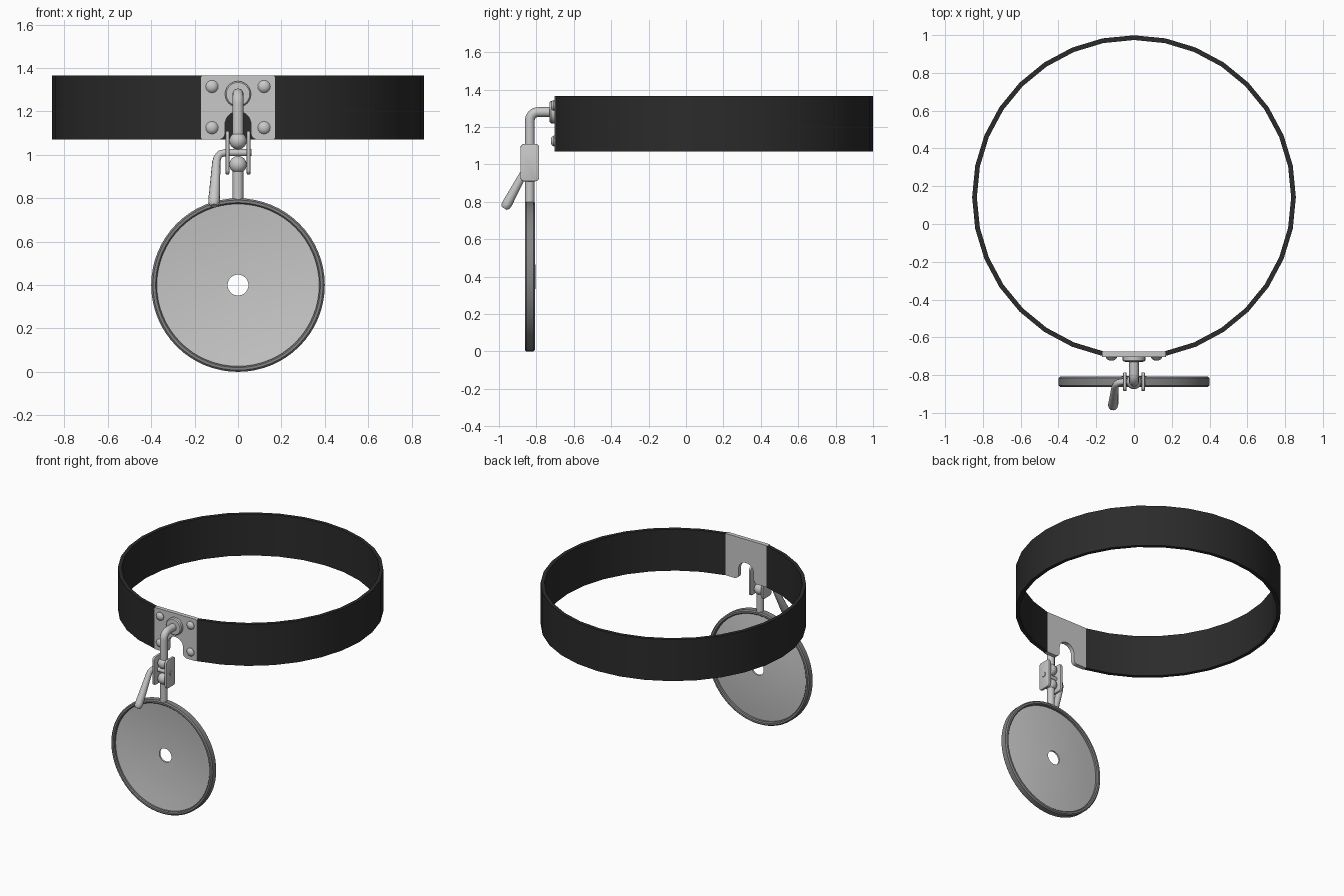
import bpy, bmesh, math
from mathutils import Vector, Matrix

if "Cube" in bpy.data.objects:
    bpy.data.objects.remove(bpy.data.objects["Cube"])

def material(name, v):
    m = bpy.data.materials.new(name)
    m.diffuse_color = (v, v, v, 1)
    m.use_nodes = True
    m.node_tree.nodes["Principled BSDF"].inputs["Base Color"].default_value = m.diffuse_color
    return m

BLACK = material("black strap", 0.024)
STEEL = material("bright steel", 0.58)
DARK = material("rim grey", 0.23)
AY = -0.835                      # y of the hanging arm

def finish(ob, mat, angle=35):
    ob.data.materials.clear()
    ob.data.materials.append(mat)
    bpy.ops.object.select_all(action='DESELECT')
    ob.select_set(True)
    bpy.context.view_layer.objects.active = ob
    bpy.ops.object.shade_smooth_by_angle(angle=math.radians(angle))
    return ob

def from_bm(name, bm, mat, angle=35):
    bmesh.ops.remove_doubles(bm, verts=bm.verts, dist=1e-5)
    bmesh.ops.recalc_face_normals(bm, faces=bm.faces)
    me = bpy.data.meshes.new(name)
    bm.to_mesh(me)
    bm.free()
    ob = bpy.data.objects.new(name, me)
    bpy.context.collection.objects.link(ob)
    return finish(ob, mat, angle)

# Revolve (radius, y) points around a y-parallel axis through (x, z)
def lathe(name, prof, x, z, mat, n=32, closed=False):
    bm = bmesh.new()
    rings = [[bm.verts.new((x + r * math.cos(2 * math.pi * i / n), y,
                            z + r * math.sin(2 * math.pi * i / n))) for i in range(n)]
             for r, y in prof]
    pairs = list(zip(rings, rings[1:] + rings[:1])) if closed else list(zip(rings, rings[1:]))
    for a, b in pairs:
        for i in range(n):
            j = (i + 1) % n
            bm.faces.new((a[i], a[j], b[j], b[i]))
    return from_bm(name, bm, mat)

# Round rod through points, with optional radius factor per point
def rod(name, pts, radius, mat, factors=None):
    cu = bpy.data.curves.new(name, 'CURVE')
    cu.dimensions = '3D'
    cu.bevel_depth = radius
    cu.bevel_resolution = 4
    cu.use_fill_caps = True
    sp = cu.splines.new('POLY')
    sp.points.add(len(pts) - 1)
    for i, p in enumerate(pts):
        sp.points[i].co = (*p, 1)
        sp.points[i].radius = factors[i] if factors else 1
    ob = bpy.data.objects.new(name, cu)
    bpy.context.collection.objects.link(ob)
    bpy.ops.object.select_all(action='DESELECT')
    ob.select_set(True)
    bpy.context.view_layer.objects.active = ob
    bpy.ops.object.convert(target='MESH')
    return finish(bpy.context.object, mat, 50)

def ball(name, loc, r, mat=STEEL):
    bm = bmesh.new()
    bmesh.ops.create_uvsphere(bm, u_segments=20, v_segments=12, radius=r,
                              matrix=Matrix.Translation(loc))
    return from_bm(name, bm, mat)

# Extrude a flat outline along a vector
def slab(name, pts, vec, mat, bevel=0.0):
    bm = bmesh.new()
    f = bm.faces.new([bm.verts.new(p) for p in pts])
    ret = bmesh.ops.extrude_face_region(bm, geom=[f], use_keep_orig=True)
    bmesh.ops.translate(bm, vec=vec,
                        verts=[v for v in ret['geom'] if isinstance(v, bmesh.types.BMVert)])
    bmesh.ops.recalc_face_normals(bm, faces=bm.faces)
    if bevel:
        edges = [e for e in bm.edges if len(e.link_faces) == 2 and e.calc_face_angle() > 1.2]
        bmesh.ops.bevel(bm, geom=edges, offset=bevel, segments=2, affect='EDGES', profile=0.5)
    return from_bm(name, bm, mat)

def arc(cx, cz, r, a0, a1, n):
    return [(cx + r * math.cos(math.radians(a0 + (a1 - a0) * i / n)),
             cz + r * math.sin(math.radians(a0 + (a1 - a0) * i / n))) for i in range(n + 1)]

# Head strap: 32-sided band with the two front segments left open
bm = bmesh.new()
prev = None
for k in range(1, 32):
    a = math.radians(-90 + 11.25 * k)
    ring = [bm.verts.new((r * math.cos(a), 0.142 + r * math.sin(a), z))
            for r, z in ((0.857, 1.07), (0.857, 1.365), (0.832, 1.365), (0.832, 1.07))]
    if prev:
        for i in range(4):
            j = (i + 1) % 4
            bm.faces.new((prev[i], prev[j], ring[j], ring[i]))
    else:
        bm.faces.new(ring)
    prev = ring
bm.faces.new(prev)
from_bm("head_strap", bm, BLACK)

# Front plate with arched notch and flared notch corners
half = (arc(0, 1.14, 0.06, 90, 0, 8) + arc(0.09, 1.10, 0.03, 180, 270, 5)
        + arc(0.16, 1.08, 0.01, 270, 360, 3) + arc(0.16, 1.357, 0.01, 0, 90, 3))
outline = half + [(-x, z) for x, z in reversed(half[1:])]
slab("front_plate", [(x, -0.704, z) for x, z in outline], (0, 0.029, 0), STEEL)

# Rivets and the round boss that carries the arm
for sx in (-1, 1):
    for z in (1.125, 1.315):
        lathe("rivet", [(0.029, -0.70), (0.029, -0.708), (0.022, -0.717),
                        (0.012, -0.722), (0.0, -0.723)], sx * 0.12, z, STEEL, 16)
lathe("arm_boss", [(0.06, -0.70), (0.06, -0.722), (0.054, -0.729), (0.0, -0.731)],
      0, 1.28, STEEL, 24)

# Bent arm, lower stem and clamped balls
bend = arc(AY + 0.045, 1.235, 0.045, 90, 180, 8)
rod("bent_arm", [(0, -0.71, 1.28)] + [(0, y, z) for y, z in bend] + [(0, AY, 1.07)],
    0.026, STEEL)
ball("upper_ball", (0, AY, 1.065), 0.04)
ball("lower_ball", (0, AY, 0.955), 0.04)
rod("mirror_stem", [(0, AY, 0.955), (0, AY, 0.785)], 0.025, STEEL)

# Clamp cheeks, each side of the balls
rr = 0.02
cheek = (arc(AY + 0.03, 1.09, rr, 0, 90, 4) + arc(AY - 0.03, 1.09, rr, 90, 180, 4)
         + arc(AY - 0.03, 0.93, rr, 180, 270, 4) + arc(AY + 0.03, 0.93, rr, 270, 360, 4))
for sx in (-1, 1):
    slab("clamp_cheek", [(sx * 0.04, y, z) for y, z in cheek], (sx * 0.017, 0, 0),
         STEEL, 0.004)

# Clamp screw and its tapered lever handle
pts = [(0.062, AY, 1.01), (-0.06, AY, 1.01), (-0.082, AY - 0.004, 1.004),
       (-0.095, AY - 0.014, 0.988), (-0.10, AY - 0.026, 0.966),
       (-0.110, -0.955, 0.792), (-0.111, -0.965, 0.776), (-0.111, -0.972, 0.765)]
rod("clamp_lever", pts, 0.018, STEEL, [0.9, 0.9, 0.95, 1, 1.05, 1.5, 1.4, 0.85])

# Mirror rim: rounded ring
lathe("mirror_rim", [(0.374, -0.855), (0.38, -0.862), (0.392, -0.862), (0.40, -0.854),
                     (0.40, -0.816), (0.392, -0.808), (0.38, -0.808), (0.374, -0.815)],
      0, 0.40, DARK, 64, True)

# Dished mirror with centre hole
steps = [0.38, 0.30, 0.22, 0.14, 0.048]
front = [(r, -0.817 - 0.026 * (r / 0.38) ** 2) for r in steps]
back = [(r, y + 0.012) for r, y in reversed(front)]
lathe("mirror_dish", front + back, 0, 0.40, STEEL, 64, True)
